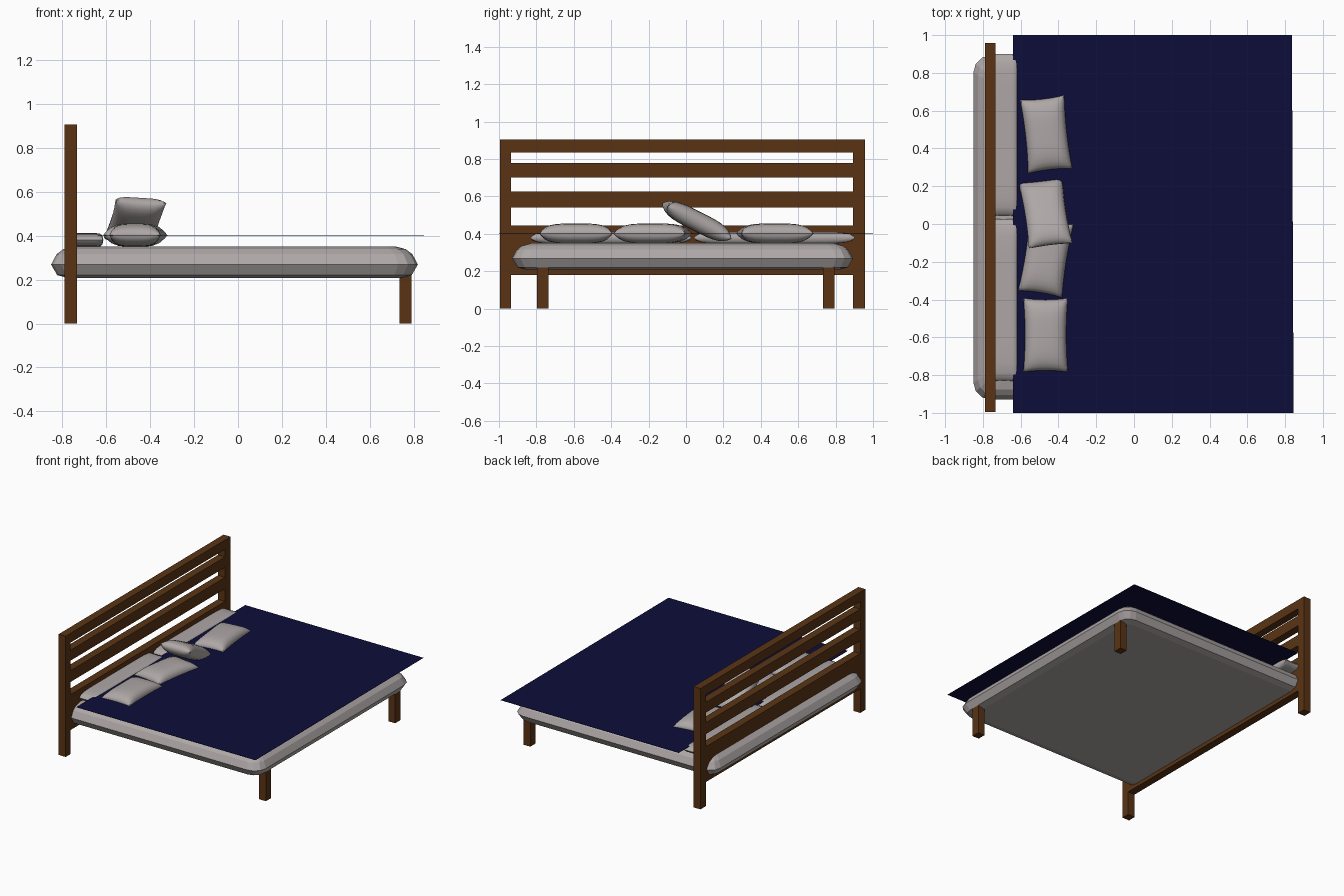
import bpy, bmesh, math
from mathutils import Matrix, Euler

if "Cube" in bpy.data.objects:
    bpy.data.objects.remove(bpy.data.objects["Cube"])


def material(name, rgb):
    m = bpy.data.materials.new(name)
    m.diffuse_color = (*rgb, 1)
    m.use_nodes = True
    m.node_tree.nodes["Principled BSDF"].inputs["Base Color"].default_value = m.diffuse_color
    return m


WOOD = material("brown wood", (0.10, 0.034, 0.007))
LINEN = material("pale linen", (0.42, 0.385, 0.38))
NAVY = material("navy fabric", (0.004, 0.004, 0.042))


def finish(bm, name, mat, smooth=None):
    bmesh.ops.recalc_face_normals(bm, faces=bm.faces)
    me = bpy.data.meshes.new(name)
    bm.to_mesh(me)
    bm.free()
    me.materials.append(mat)
    ob = bpy.data.objects.new(name, me)
    bpy.context.collection.objects.link(ob)
    if smooth:
        bpy.ops.object.select_all(action='DESELECT')
        ob.select_set(True)
        bpy.context.view_layer.objects.active = ob
        bpy.ops.object.shade_smooth_by_angle(angle=math.radians(smooth))
    return ob


def box(name, mat, x0, x1, y0, y1, z0, z1):
    bm = bmesh.new()
    bmesh.ops.create_cube(bm, size=1)
    for v in bm.verts:
        v.co = (x0 + (v.co.x + 0.5) * (x1 - x0),
                y0 + (v.co.y + 0.5) * (y1 - y0),
                z0 + (v.co.z + 0.5) * (z1 - z0))
    return finish(bm, name, mat)


def rounded_ring(x0, x1, y0, y1, r, n=3):
    """Points of a rounded rectangle, counter-clockwise."""
    pts = []
    corners = [(x1 - r, y1 - r), (x0 + r, y1 - r), (x0 + r, y0 + r), (x1 - r, y0 + r)]
    for k, (cx, cy) in enumerate(corners):
        for i in range(n + 1):
            a = math.pi / 2 * (k + i / n)
            pts.append((cx + r * math.cos(a), cy + r * math.sin(a)))
    return pts


def pillow(name, hx, hy, hz, loc, rot=(0, 0, 0), pinch=0.07, power=4, nx=10, ny=14):
    """Closed cushion with pinched sides and rounded edges."""
    bm = bmesh.new()
    grids = []
    for side in (1, -1):
        g = {}
        for i in range(nx + 1):
            for j in range(ny + 1):
                rim = i in (0, nx) or j in (0, ny)
                if side < 0 and rim:
                    g[i, j] = grids[0][i, j]
                    continue
                u = math.sin(math.pi / 2 * (2 * i / nx - 1))
                v = math.sin(math.pi / 2 * (2 * j / ny - 1))
                x = u * hx * (1 - pinch * (1 - v * v))
                y = v * hy * (1 - pinch * 0.6 * (1 - u * u))
                z = 0 if rim else hz * math.sqrt((1 - abs(u) ** power) * (1 - abs(v) ** power))
                g[i, j] = bm.verts.new((x, y, side * z))
        for i in range(nx):
            for j in range(ny):
                bm.faces.new((g[i, j], g[i + 1, j], g[i + 1, j + 1], g[i, j + 1]))
        grids.append(g)
    rx, ry, rz = (math.radians(a) for a in rot)
    turn = Matrix.Rotation(rx, 4, 'X') @ Matrix.Rotation(rz, 4, 'Z')
    bm.transform(Matrix.Translation(loc) @ turn)
    return finish(bm, name, LINEN, 40)


# Headboard: two posts, three slats and a lower panel
for name, y0, y1 in (("headboard_post_left", -0.995, -0.935), ("headboard_post_right", 0.893, 0.957)):
    box(name, WOOD, -0.79, -0.732, y0, y1, 0, 0.905)
for i, (z0, z1) in enumerate(((0.835, 0.905), (0.70, 0.778), (0.54, 0.625))):
    box(f"headboard_slat_{i + 1}", WOOD, -0.79, -0.732, -0.935, 0.893, z0, z1)
box("headboard_lower_panel", WOOD, -0.79, -0.732, -0.935, 0.893, 0.18, 0.445)

# Foot legs
for name, y in (("foot_leg_left", -0.766), ("foot_leg_right", 0.764)):
    box(name, WOOD, 0.734, 0.79, y - 0.031, y + 0.031, 0, 0.25)

# Mattress: lofted rounded rectangles (height, inset)
bm = bmesh.new()
rings = []
for z, inset in ((0.208, 0.075), (0.22, 0.028), (0.268, 0.0), (0.315, 0.025), (0.338, 0.055), (0.35, 0.10)):
    pts = rounded_ring(-0.85 + inset, 0.818 - inset, -0.93 + inset, 0.893 - inset, 0.09 - inset * 0.4)
    rings.append([bm.verts.new((x, y, z)) for x, y in pts])
for a, b in zip(rings, rings[1:]):
    for i in range(len(a)):
        j = (i + 1) % len(a)
        bm.faces.new((a[i], a[j], b[j], b[i]))
bm.faces.new(rings[0][::-1])
bm.faces.new(rings[-1])
finish(bm, "mattress", LINEN)

# Long pillows against the headboard
for name, y in (("long_pillow_left", -0.402), ("long_pillow_right", 0.472)):
    pillow(name, 0.078, 0.432, 0.032, (-0.69, y, 0.379), pinch=0.02, power=10)

# Small scatter cushions, one leaning on its neighbour
pillow("cushion_1", 0.117, 0.195, 0.053, (-0.465, 0.475, 0.402), (0, 0, 6.3))
pillow("cushion_2", 0.117, 0.195, 0.053, (-0.468, -0.588, 0.402), (0, 0, 0))
pillow("cushion_3", 0.117, 0.195, 0.053, (-0.467, -0.178, 0.402), (0, 0, -9))
pillow("cushion_leaning", 0.117, 0.195, 0.053, (-0.468, 0.057, 0.468), (-27, 0, 8))

# Blanket: flat thin sheet
bm = bmesh.new()
corners = ((-0.64, -1), (0.845, -1), (0.836, 1), (-0.64, 1))
face = bm.faces.new([bm.verts.new((x, y, 0.399)) for x, y in corners])
ext = bmesh.ops.extrude_face_region(bm, geom=[face])
for v in ext["geom"]:
    if isinstance(v, bmesh.types.BMVert):
        v.co.z += 0.002
finish(bm, "blanket", NAVY)
